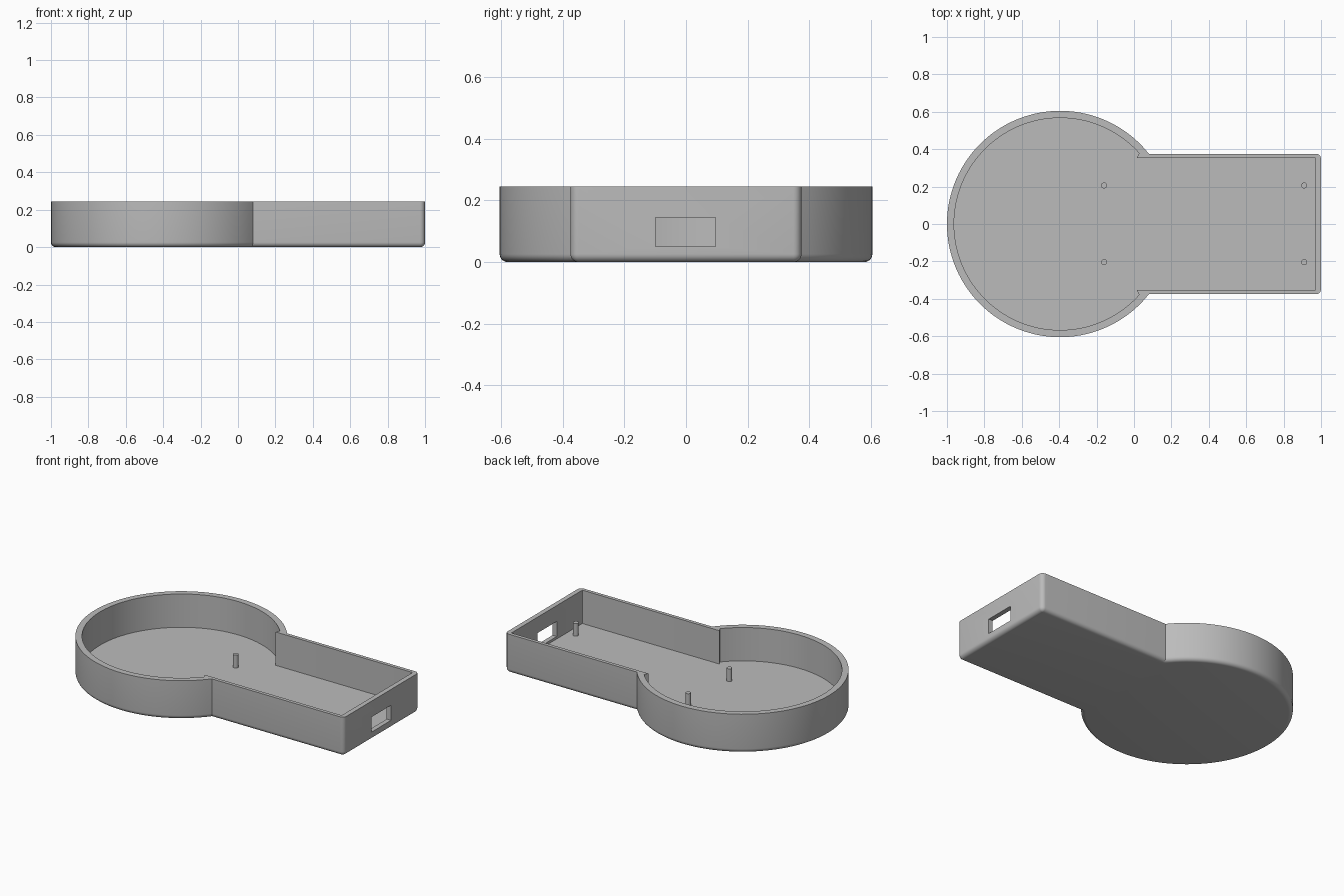
import bpy, bmesh
from math import sin, cos, pi, sqrt, atan2, radians

if "Cube" in bpy.data.objects:
    bpy.data.objects.remove(bpy.data.objects["Cube"])

HEIGHT, FLOOR, CX = 0.245, 0.035, -0.395
ROUND = 0.026

grey = bpy.data.materials.new("plain grey")
grey.use_nodes = True
colour = (0.5, 0.5, 0.5, 1)
grey.diffuse_color = colour
grey.node_tree.nodes["Principled BSDF"].inputs["Base Color"].default_value = colour


def outline(radius, join_y, half, end, corner, lip_x):
    """Keyhole outline: round bowl joined to a straight arm, counter-clockwise."""
    start = atan2(join_y, sqrt(radius**2 - join_y**2))
    steps = 96
    arc = [start + (2 * pi - 2 * start) * i / steps for i in range(steps + 1)]
    pts = [(CX + radius * cos(a), radius * sin(a)) for a in arc]
    pts.append((lip_x, -half))
    turn = [pi / 2 * i / 6 for i in range(7)]
    lower = [(end - corner + corner * sin(t), -half + corner - corner * cos(t)) for t in turn]
    pts += lower + [(x, -y) for x, y in reversed(lower)]
    pts.append((lip_x, half))
    return pts


def finish(obj):
    obj.data.materials.clear()
    obj.data.materials.append(grey)
    bpy.ops.object.select_all(action='DESELECT')
    obj.select_set(True)
    bpy.context.view_layer.objects.active = obj
    bpy.ops.object.shade_smooth_by_angle(angle=radians(30))


# Tray shell: rounded underside, outer wall, rim, inner wall and floor
bm = bmesh.new()
rings = []
for i in range(7):
    t = pi / 2 * i / 6
    d, z = ROUND * (1 - sin(t)), ROUND * (1 - cos(t))
    pts = outline(0.605 - d, 0.375 - d, 0.375 - d, 1 - d, ROUND + 0.001 - d, 0.09)
    rings.append([bm.verts.new((x, y, z)) for x, y in pts])
rings.append([bm.verts.new((v.co.x, v.co.y, HEIGHT)) for v in rings[-1]])
inner = outline(0.567, 0.378, 0.353, 0.97, 0.002, 0.015)
for z in (HEIGHT, FLOOR):
    rings.append([bm.verts.new((x, y, z)) for x, y in inner])
for low, high in zip(rings, rings[1:]):
    n = len(low)
    for i in range(n):
        j = (i + 1) % n
        bm.faces.new((low[i], low[j], high[j], high[i]))
bm.faces.new(list(reversed(rings[0])))
bm.faces.new(rings[-1])
bmesh.ops.recalc_face_normals(bm, faces=bm.faces)
mesh = bpy.data.meshes.new("tray_shell")
bm.to_mesh(mesh)
bm.free()
shell = bpy.data.objects.new("tray_shell", mesh)
bpy.context.collection.objects.link(shell)

# Port opening through the end wall
bpy.ops.mesh.primitive_cube_add(size=1, location=(0.99, -0.002, 0.0975))
cutter = bpy.context.object
cutter.name = "port_cutter"
cutter.scale = (0.1, 0.194, 0.095)
cut = shell.modifiers.new("port", 'BOOLEAN')
cut.operation, cut.solver, cut.object = 'DIFFERENCE', 'EXACT', cutter
bpy.context.view_layer.objects.active = shell
bpy.ops.object.modifier_apply(modifier="port")
bpy.data.objects.remove(cutter)
finish(shell)

# Four mounting pegs
for place, x in (("inner", -0.16), ("end", 0.91)):
    for side, y in (("left", 0.206), ("right", -0.204)):
        bpy.ops.mesh.primitive_cylinder_add(vertices=24, radius=0.016, depth=0.085,
                                            location=(x, y, FLOOR + 0.0375))
        peg = bpy.context.object
        peg.name = f"{place}_peg_{side}"
        finish(peg)
